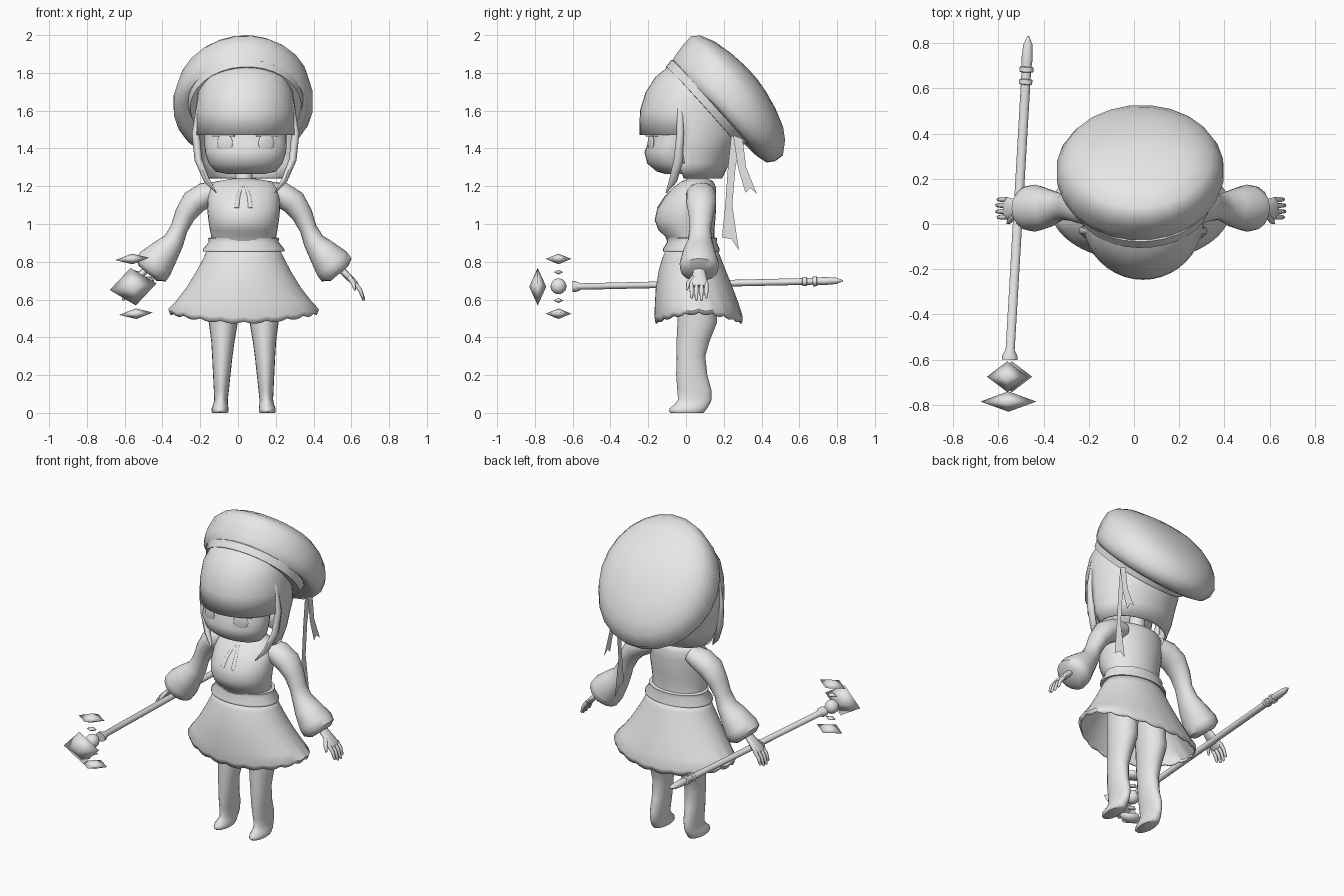
import bpy, bmesh
from math import sin, cos, pi, radians
from mathutils import Matrix, Vector

cube = bpy.data.objects.get("Cube")
if cube:
    bpy.data.objects.remove(cube, do_unlink=True)

grey = bpy.data.materials.new("plain_grey")
grey.use_nodes = True
grey.diffuse_color = (0.8, 0.8, 0.8, 1)
grey.node_tree.nodes["Principled BSDF"].inputs["Base Color"].default_value = (0.8, 0.8, 0.8, 1)

BODY_X = 0.03
HEAD_X = 0.04
FRINGE_Z = 1.472
SIDES = (("left", 1), ("right", -1))
parts = []


def finish(name, bm, thickness=0):
    bmesh.ops.recalc_face_normals(bm, faces=bm.faces)
    mesh = bpy.data.meshes.new(name)
    bm.to_mesh(mesh)
    bm.free()
    mesh.materials.append(grey)
    ob = bpy.data.objects.new(name, mesh)
    bpy.context.collection.objects.link(ob)
    if thickness:
        mod = ob.modifiers.new("Thickness", "SOLIDIFY")
        mod.thickness = thickness
    parts.append(ob)


def skin(rings, caps=True):
    """Join rings of points into a tube."""
    bm = bmesh.new()
    loops = [[bm.verts.new(p) for p in ring] for ring in rings]
    n = len(loops[0])
    for a, b in zip(loops, loops[1:]):
        for i in range(n):
            j = (i + 1) % n
            bm.faces.new((a[i], a[j], b[j], b[i]))
    if caps:
        bm.faces.new(loops[0])
        bm.faces.new(loops[-1])
    return bm


def loft(rows, x=0, n=24, caps=True, place=Matrix()):
    """Stack ellipses given as (height, centre x, half width, front y, back y)."""
    rings = []
    for z, cx, rx, yf, yb in rows:
        cy, ry = (yf + yb) / 2, (yb - yf) / 2
        rings.append([place @ Vector((x + cx + rx * cos(2 * pi * i / n),
                                      cy + ry * sin(2 * pi * i / n), z)) for i in range(n)])
    return skin(rings, caps)


def limb(rows, x=0, side=1, ref=(0, 1, 0), n=12):
    """Sweep ellipses along a path of (x, y, z, radius along ref, other radius)."""
    pts = [Vector((x + side * r[0], r[1], r[2])) for r in rows]
    rings = []
    for k, row in enumerate(rows):
        t = (pts[min(k + 1, len(pts) - 1)] - pts[max(k - 1, 0)]).normalized()
        u = Vector(ref)
        u = (u - t * u.dot(t)).normalized()
        v = t.cross(u)
        rings.append([pts[k] + u * row[3] * cos(2 * pi * i / n)
                      + v * row[4] * sin(2 * pi * i / n) for i in range(n)])
    return skin(rings)


def plate(name, outline, x):
    bm = bmesh.new()
    bm.faces.new([bm.verts.new((x, y, z)) for y, z in outline])
    finish(name, bm)


def gem(name, at, size, roll):
    bm = bmesh.new()
    top, bottom = bm.verts.new((0, 0, 1)), bm.verts.new((0, 0, -1))
    rim = [bm.verts.new((cos(a * pi / 2), sin(a * pi / 2), 0)) for a in range(4)]
    for i in range(4):
        bm.faces.new((rim[i], rim[(i + 1) % 4], top))
        bm.faces.new((rim[(i + 1) % 4], rim[i], bottom))
    bm.transform(Matrix.Translation(at) @ Matrix.Rotation(radians(roll), 4, "Y")
                 @ Matrix.Diagonal((*size, 1)))
    finish(name, bm)


# Beret and its band, tipped back and turned a little
tilt = (Matrix.Translation((HEAD_X, 0.12, 1.65)) @ Matrix.Rotation(radians(6), 4, "Z")
        @ Matrix.Rotation(radians(4), 4, "Y") @ Matrix.Rotation(radians(-47.8), 4, "X"))
finish("beret", loft([
    (.01, 0, .285, -.275, .28), (-.004, 0, .325, -.285, .39), (.012, 0, .355, -.295, .45),
    (.05, 0, .37, -.305, .475), (.1, 0, .37, -.315, .48), (.16, 0, .35, -.32, .43),
    (.2, 0, .315, -.29, .37), (.235, 0, .26, -.215, .27), (.258, 0, .18, -.11, .17),
    (.268, 0, .08, -.02, .09)], place=tilt))
finish("beret_band", loft([
    (-.045, 0, .278, -.272, .27), (-.045, 0, .295, -.287, .29),
    (.0, 0, .305, -.295, .3), (.015, 0, .28, -.28, .28)], n=32, place=tilt))

# Hair shell, open in front of the face below the fringe
hair = loft([
    (1.24, 0, .222, -.12, .19), (1.32, 0, .25, -.18, .23), (1.4, 0, .263, -.23, .265),
    (FRINGE_Z, 0, .27, -.247, .3), (1.6, 0, .265, -.244, .29), (1.7, 0, .25, -.213, .25),
    (1.78, 0, .21, -.16, .2), (1.84, 0, .14, -.085, .14), (1.865, 0, .04, .0, .06)],
    x=HEAD_X, n=40, caps=False)
hair.faces.new([v for v in hair.verts if v.co.z > 1.86])
front = [f for f in hair.faces
         if f.calc_center_median().z < FRINGE_Z and f.calc_center_median().y < -0.03]
bmesh.ops.delete(hair, geom=front, context="FACES")
finish("hair", hair, 0.014)

# Face and neck
finish("face", loft([
    (1.265, 0, .1, -.11, .02), (1.278, 0, .16, -.155, .04), (1.32, 0, .195, -.205, .06),
    (1.38, 0, .215, -.22, .06), (1.43, 0, .217, -.2, .06), (1.52, 0, .217, -.19, .06)],
    x=HEAD_X, n=32))
finish("neck", loft([(1.18, 0, .06, .0, .12), (1.23, 0, .047, .02, .11),
                     (1.34, 0, .047, .02, .11)], x=BODY_X, n=16))

for label, s in SIDES:
    # Eyes with lashes
    turn = Matrix.Rotation(radians(19 * s), 4, "Z")
    eye = bmesh.new()
    bmesh.ops.create_uvsphere(eye, u_segments=16, v_segments=8, radius=1)
    eye.transform(Matrix.Translation((HEAD_X + .11 * s, -.186, 1.428)) @ turn
                  @ Matrix.Diagonal((.045, .01, .05, 1)))
    finish(label + "_eye", eye)
    lash = bmesh.new()
    bmesh.ops.create_cube(lash, size=1)
    lash.transform(Matrix.Translation((HEAD_X + .115 * s, -.18, 1.468)) @ turn
                   @ Matrix.Diagonal((.12, .03, .012, 1)))
    finish(label + "_eyelash", lash)

    # Long lock beside the face
    finish(label + "_hair_lock", limb([
        (.2, -.02, 1.72, .008, .008), (.238, -.03, 1.64, .018, .018),
        (.264, -.03, 1.48, .02, .021), (.25, -.04, 1.34, .025, .02),
        (.205, -.068, 1.23, .022, .016), (.155, -.105, 1.165, .003, .003)],
        x=HEAD_X, side=s, n=8))

    # Tie hanging from the neckline
    finish(label + "_neck_tie", limb([
        (.01, -.055, 1.2, .005, .008), (.028, -.108, 1.145, .006, .011),
        (.036, -.148, 1.085, .006, .012)], x=BODY_X, side=s, n=8))

    # Sleeve with a full cuff
    finish(label + "_sleeve", limb([
        (.13, .08, 1.175, .065, .05), (.2, .08, 1.155, .08, .068),
        (.265, .08, 1.115, .08, .068), (.31, .08, 1.05, .066, .056),
        (.342, .075, .975, .057, .046), (.37, .075, .91, .065, .056),
        (.41, .07, .86, .085, .075), (.468, .07, .79, .104, .1),
        (.492, .07, .757, .1, .1), (.508, .07, .738, .065, .06)],
        x=BODY_X, side=s, n=16))

    # Hand with four fingers and a thumb
    finish(label + "_palm", limb([
        (.5, .07, .775, .028, .02), (.55, .07, .725, .038, .018),
        (.59, .068, .685, .05, .016), (.6, .068, .67, .045, .012)],
        x=BODY_X, side=s))
    for k, y in enumerate((.03, .055, .082, .108)):
        reach = .012 * (k in (1, 2))
        finish(f"{label}_finger_{k + 1}", limb([
            (.59, y, .685, .011, .012), (.617, y, .65, .011, .011),
            (.63 + reach / 2, y, .612 - reach, .008, .008),
            (.632 + reach / 2, y, .606 - reach, .003, .003)], x=BODY_X, side=s, n=8))
    finish(label + "_thumb", limb([
        (.56, .04, .72, .012, .013), (.58, .012, .685, .012, .012),
        (.59, .004, .65, .005, .005)], x=BODY_X, side=s, n=8))

    # Leg and foot
    finish(label + "_leg", loft([
        (.7, .1 * s, .085, -.05, .16), (.48, .108 * s, .077, -.045, .165),
        (.38, .11 * s, .062, -.05, .125), (.3, .113 * s, .054, -.05, .102),
        (.2, .116 * s, .046, -.052, .113), (.12, .118 * s, .04, -.046, .135),
        (.07, .12 * s, .036, -.042, .135), (.045, .122 * s, .039, -.06, .125),
        (.025, .125 * s, .044, -.086, .112), (.008, .125 * s, .045, -.09, .1),
        (0, .125 * s, .04, -.082, .092)], x=BODY_X, n=20))

# Bodice and waistband
finish("bodice", loft([
    (.88, 0, .17, -.09, .15), (.935, 0, .172, -.11, .15), (.965, 0, .178, -.145, .15),
    (1.02, 0, .187, -.166, .155), (1.08, 0, .193, -.153, .16), (1.14, 0, .19, -.115, .16),
    (1.19, 0, .18, -.07, .16), (1.225, 0, .15, -.025, .145), (1.24, 0, .06, .01, .115)],
    x=BODY_X, n=32))
finish("waistband", loft([
    (.86, 0, .19, -.1, .16), (.855, 0, .215, -.122, .178), (.868, 0, .215, -.122, .178),
    (.905, 0, .185, -.1, .162), (.925, 0, .188, -.104, .165), (.93, 0, .17, -.09, .15)],
    x=BODY_X, n=32))

# Flared skirt whose scalloped hem dips at front and back
N = 80
rings = []
for z, rx, yf, yb, hem in [
        (.88, .185, -.1, .16, 0), (.82, .213, -.125, .185, 0), (.75, .25, -.145, .212, 0),
        (.66, .305, -.16, .248, 0), (.59, .36, -.165, .28, .3), (.55, .398, -.167, .3, .8),
        (.53, .39, -.162, .298, 1)]:
    ring = []
    for i in range(N):
        a = 2 * pi * i / N
        drop = hem * (.047 * sin(a) ** 2 + .012 * abs(sin(10 * a)))
        ring.append((BODY_X + rx * cos(a), (yf + yb) / 2 + (yb - yf) / 2 * sin(a), z - drop))
    rings.append(ring)
finish("skirt", skin(rings, caps=False), 0.008)

# Ribbon tails hanging from the band
plate("long_ribbon", [(.24, 1.47), (.29, 1.44), (.262, 1.3), (.245, 1.1), (.28, .86),
                      (.24, .92), (.19, .93), (.208, 1.1), (.222, 1.3)], .305)
plate("short_ribbon", [(.25, 1.47), (.3, 1.45), (.318, 1.3), (.375, 1.16),
                       (.34, 1.19), (.315, 1.165), (.275, 1.3)], .315)

# Staff: shaft, collars and tapered butt in one sweep
start, end = Vector((-.55, -.6, .668)), Vector((-.467, .83, .7))
shaft = []
for t, r in [(0, .034), (.012, .034), (.03, .02), (.85, .021), (.852, .029), (.866, .029),
             (.868, .021), (.888, .021), (.89, .031), (.904, .031), (.906, .022),
             (.93, .025), (.975, .02), (1, .004)]:
    p = start.lerp(end, t)
    shaft.append((p.x, p.y, p.z, r, r * .85))
finish("staff", limb(shaft, ref=(1, 0, 0)))

# Orb at the staff head
orb = bmesh.new()
bmesh.ops.create_uvsphere(orb, u_segments=16, v_segments=10, radius=.042)
orb.transform(Matrix.Translation((-.555, -.675, .67)))
finish("staff_orb", orb)

# Smooth shading that keeps hard edges
bpy.ops.object.select_all(action="DESELECT")
for ob in parts:
    ob.select_set(True)
bpy.context.view_layer.objects.active = parts[0]
bpy.ops.object.shade_smooth_by_angle(angle=radians(55))

# Floating gems around the orb, softly shaded all over
parts.clear()
gem("front_gem", (-.555, -.785, .668), (.125, .045, .1), -8)
for label, s in (("upper", 1), ("lower", -1)):
    gem(label + "_gem", (-.55 - .01 * s, -.675, .67 + .145 * s), (.09, .068, .028), -4)
    gem(label + "_small_gem", (-.553 - .005 * s, -.675, .67 + .075 * s), (.035, .026, .013), -4)
for ob in parts:
    ob.data.shade_smooth()
